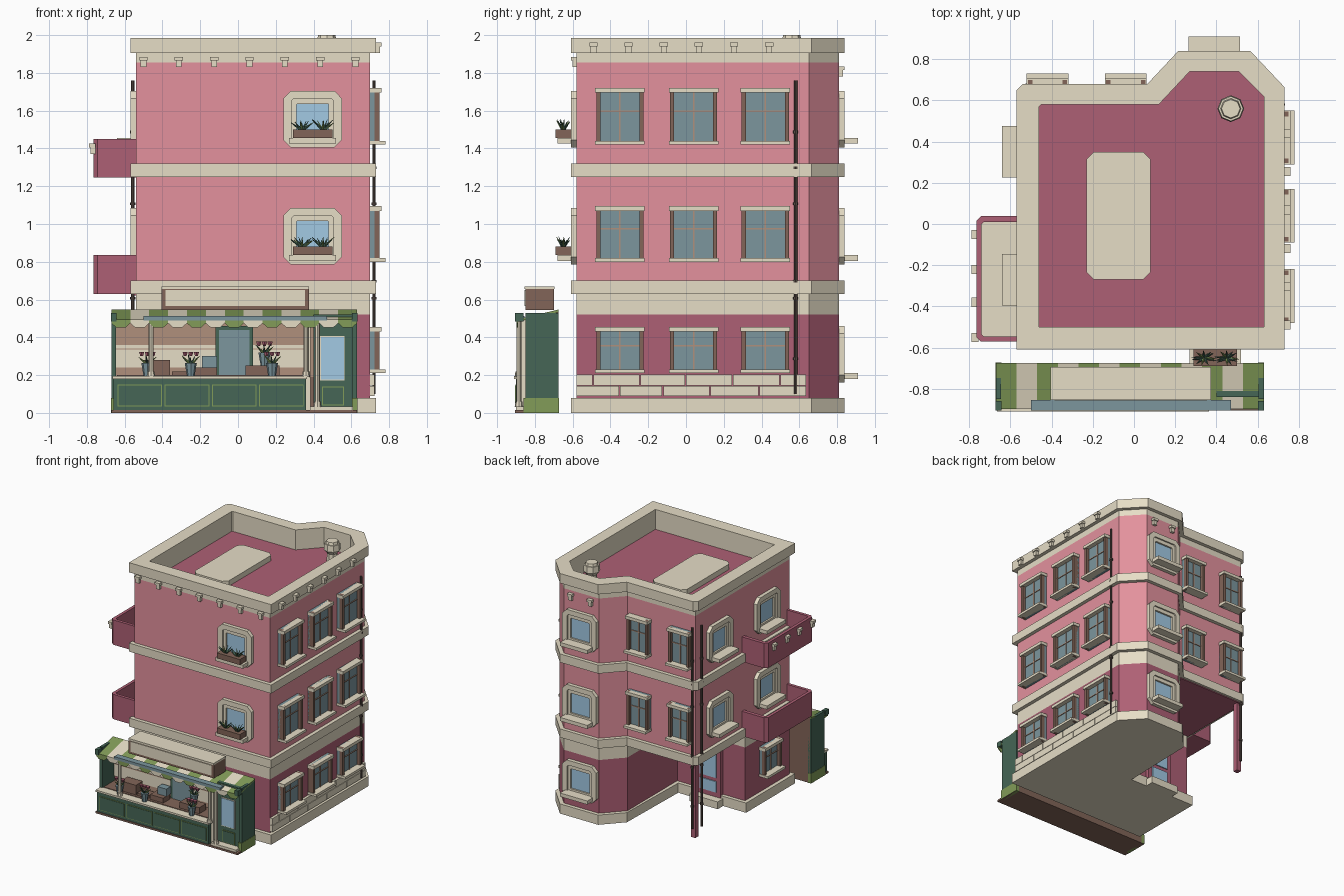
import bpy, bmesh, math, random
from mathutils import Matrix, Vector

random.seed(4)
default_cube = bpy.data.objects.get("Cube")
if default_cube:
    bpy.data.objects.remove(default_cube)


def make_material(name, red, green, blue):
    linear = [((c / 255 + 0.055) / 1.055) ** 2.4 for c in (red, green, blue)] + [1]
    material = bpy.data.materials.new(name)
    material.diffuse_color = linear
    material.use_nodes = True
    material.node_tree.nodes["Principled BSDF"].inputs["Base Color"].default_value = linear
    return material


PINK = make_material("pink plaster", 227, 145, 157)
ROSE = make_material("dark rose", 174, 96, 117)
CREAM = make_material("cream stone", 230, 221, 198)
SLATE = make_material("slate glass", 124, 150, 158)
SKY = make_material("sky glass", 162, 202, 228)
BROWN = make_material("brown wood", 130, 101, 88)
TAN = make_material("tan wood", 176, 144, 124)
DARK = make_material("dark metal", 88, 76, 70)
GREEN = make_material("dark green", 70, 102, 86)
LEAF = make_material("light green", 130, 156, 88)


class Part:
    """Collects solids in one mesh; the frame matrix places them."""

    def __init__(self, name, frame=Matrix()):
        self.name, self.frame = name, frame
        self.bm, self.materials = bmesh.new(), []

    def paint(self, faces, material):
        if material not in self.materials:
            self.materials.append(material)
        for face in faces:
            face.material_index = self.materials.index(material)

    def box(self, xs, ys, zs, material):
        (x0, x1), (y0, y1), (z0, z1) = xs, ys, zs
        self.prism([(x0, y0), (x1, y0), (x1, y1), (x0, y1)], z0, z1, material)

    def prism(self, outline, z0, z1, material, local=Matrix()):
        low, high = self.loops(outline, z0, z1, local)
        n = len(outline)
        faces = [self.bm.faces.new(low[::-1]), self.bm.faces.new(high)]
        faces += [self.bm.faces.new((low[i], low[(i + 1) % n], high[(i + 1) % n], high[i])) for i in range(n)]
        self.paint(faces, material)

    def loops(self, outline, z0, z1, local):
        m = self.frame @ local
        return [[self.bm.verts.new(m @ Vector((x, y, z))) for x, y in outline] for z in (z0, z1)]

    def ring(self, outer, inner, z0, z1, material, local=Matrix()):
        a, b = self.loops(outer, z0, z1, local)
        d, c = self.loops(inner, z0, z1, local)
        n = len(outer)
        for p, q in ((a, b), (b, c), (c, d), (d, a)):
            self.paint([self.bm.faces.new((p[i], p[(i + 1) % n], q[(i + 1) % n], q[i])) for i in range(n)], material)

    def cone(self, start, end, r0, r1, material, sides=8):
        start, end = Vector(start), Vector(end)
        turn = (end - start).to_track_quat("Z", "Y").to_matrix().to_4x4()
        m = self.frame @ Matrix.Translation((start + end) / 2) @ turn
        made = bmesh.ops.create_cone(self.bm, cap_ends=True, segments=sides, radius1=r0, radius2=r1,
                                     depth=(end - start).length, matrix=m)
        self.paint({f for v in made["verts"] for f in v.link_faces}, material)

    def finish(self):
        bmesh.ops.recalc_face_normals(self.bm, faces=self.bm.faces)
        mesh = bpy.data.meshes.new(self.name)
        self.bm.to_mesh(mesh)
        self.bm.free()
        for material in self.materials:
            mesh.materials.append(material)
        bpy.context.collection.objects.link(bpy.data.objects.new(self.name, mesh))


def facing(x, y, degrees):
    """Frame on a wall: local -y points outward (0 front, 90 +x, 180 back, 270 -x)."""
    return Matrix.Translation((x, y, 0)) @ Matrix.Rotation(math.radians(degrees), 4, "Z")


def cut_rect(x0, x1, y0, y1, c):
    return [(x0 + c, y0), (x1 - c, y0), (x1, y0 + c), (x1, y1 - c),
            (x1 - c, y1), (x0 + c, y1), (x0, y1 - c), (x0, y0 + c)]


def solid(name, outline, z0, z1, material):
    part = Part(name)
    part.prism(outline, z0, z1, material)
    part.finish()


UPRIGHT = Matrix.Rotation(math.pi / 2, 4, "X")


def floor_plan(out, porch=False):
    w, e, s, n = -.54 - out, .70 + out, -.58 - out, .65 + out
    plan = [(w, s), (e, s), (e, n - out * .5), (.55 + out * .5, .81 + out), (.23 - out * .5, .81 + out), (.08 - out * .5, n)]
    if porch:
        return plan + [(.08 - out, out), (w, out)]
    return plan + [(w + out, n), (w, n - out)]


# Walls, bands and roof
solid("ground_walls", floor_plan(0, True), .02, .52, ROSE)
solid("ground_frieze", floor_plan(0, True), .52, .64, CREAM)
solid("base_course", floor_plan(.03, True), 0, .08, CREAM)
solid("porch_ceiling", [(-.55, 0), (.08, 0), (.08, .66), (-.55, .66)], .622, .631, ROSE)
solid("upper_walls", floor_plan(0), .64, 1.8, PINK)
solid("lower_band", floor_plan(.03), .63, .70, CREAM)
solid("upper_band", floor_plan(.03), 1.25, 1.32, CREAM)
solid("roof_deck", floor_plan(-.03), 1.79, 1.82, ROSE)
parapet = Part("parapet")
inside = [(-.46, -.5), (.63, -.5), (.63, .62), (.51, .74), (.27, .74), (.12, .58), (-.45, .58), (-.46, .57)]
parapet.ring(floor_plan(.03), inside, 1.905, 1.985, CREAM)
parapet.ring(floor_plan(0), inside, 1.855, 1.905, CREAM)
parapet.ring(floor_plan(0), floor_plan(-.04), 1.8, 1.855, PINK)
parapet.ring(floor_plan(-.04), inside, 1.8, 1.855, CREAM)
parapet.finish()
solid("roof_hatch", cut_rect(-.23, .08, -.27, .35, .035), 1.81, 1.865, CREAM)
vent = Part("roof_vent", Matrix.Translation((.47, .56, 0)))
for z0, z1, r0, r1 in ((1.81, 1.9, .045, .04), (1.9, 1.93, .04, .065), (1.93, 1.98, .065, .06), (1.98, 2, .05, .045)):
    vent.cone((0, 0, z0), (0, 0, z1), r0, r1, CREAM)
vent.finish()
solid("porch_pillar", [(-.54, .61), (-.5, .61), (-.5, .65), (-.54, .65)], .02, .63, ROSE)

# Stone courses on the side wall
stones = Part("stone_courses", facing(.70, .03, 90))
for row, cuts in enumerate(([-.61, -.38, -.15, .1, .36, .61], [-.61, -.52, -.27, -.03, .22, .47, .61])):
    for left, right in zip(cuts, cuts[1:]):
        stones.box((left, right - .006), (-.022, 0), (.09 + row * .056, .143 + row * .06), CREAM)
stones.finish()

# Little brackets
brackets = Part("cornice_brackets")
spots = [(-.5 + .187 * i, -.58, 0, 1.83) for i in range(7)]
spots += [(.73, -.49 + .186 * i, 90, 1.905) for i in range(6)]
spots += [(x, .81, 180, 1.78) for x in (.3, .48)]
spots += [(-.76, y, 270, 1.37) for y in (-.55, -.38, -.22, -.05)]
for x, y, angle, z in spots:
    brackets.frame = facing(x, y, angle)
    brackets.box((-.015, .015), (-.022, .005), (z, z + .04), CREAM)
    brackets.box((-.022, .022), (-.03, .005), (z + .035, z + .055), CREAM)
brackets.finish()


def sash_window(name, frame, width, z0, z1):
    part, h = Part(name, frame), width / 2
    part.box((-h, h), (-.022, 0), (z0, z1), SLATE)
    for side in (-1, 1):
        edge = sorted((side * h, side * (h - .022)))
        part.box(edge, (-.05, 0), (z0, z1), BROWN)
    middle = z0 + (z1 - z0) * .58
    part.box((-.004, .004), (-.028, 0), (z0, z1), TAN)
    part.box((.022 - h, h - .022), (-.028, 0), (middle, middle + .007), TAN)
    part.box((-h - .006, h + .006), (-.06, 0), (z1 - .025, z1), CREAM)
    part.box((-h - .006, h + .006), (-.08, 0), (z0, z0 + .02), CREAM)
    part.finish()


def add_leaves(part, x, y, z, size, count, spread=.8):
    for i in range(count):
        turn = math.tau * i / count + random.uniform(-.2, .2)
        lift = random.uniform(.6, 1)
        tip = (x + math.cos(turn) * size * spread, y + math.sin(turn) * size * .6, z + size * lift)
        part.cone((x, y, z), tip, size * .15, .001, LEAF if i % 4 == 0 else GREEN, 4)


def framed_window(name, frame, z, planter=False):
    part = Part(name, frame)
    outer = cut_rect(-.155, .155, z - .15, z + .15, .04)
    step = cut_rect(-.11, .11, z - .11, z + .11, .012)
    part.ring(outer, step, 0, .03, CREAM, UPRIGHT)
    part.ring(step, cut_rect(-.085, .085, z - .085, z + .08, .003), 0, .018, CREAM, UPRIGHT)
    part.box((-.09, .09), (-.004, 0), (z - .09, z + .09), SKY)
    part.box((-.125, .125), (-.10, 0), (z - .13, z - .1), CREAM)
    if planter:
        part.box((-.105, .105), (-.11, -.03), (z - .1, z - .055), BROWN)
        for x in (-.055, .055):
            add_leaves(part, x, -.07, z - .06, .06, 11, 1)
    part.finish()


# Windows on every side
for level, (z0, z1) in enumerate(((.21, .455), (.80, 1.095), (1.42, 1.72))):
    for y in (-.35, .04, .42):
        sash_window("side_window", facing(.70, y, 90), .25, z0, z1)
    middle = (.31, .935, 1.555)[level]
    framed_window("bay_window", facing(.39, .81, 180), middle)
    if level:
        for x in (-.42, -.04):
            sash_window("back_window", facing(x, .65, 180), .19, z0, z1)
        for y in (-.27, .35):
            framed_window("balcony_side_window", facing(-.54, y, 270), middle)
        framed_window("front_window", facing(.395, -.58, 0), middle, True)
sash_window("ground_side_window", facing(-.54, -.3, 270), .22, .21, .455)

# Porch door
door = Part("porch_door", facing(-.23, 0, 180))
door.box((-.11, .11), (-.035, 0), (.02, .5), ROSE)
door.box((-.075, .075), (-.043, 0), (.22, .46), SKY)
door.box((-.075, .075), (-.043, 0), (.1, .19), SKY)
door.box((-.13, .13), (-.1, 0), (0, .06), CREAM)
door.finish()

# Balconies
for z in (.63, 1.245):
    balcony = Part("balcony")
    rim = [(-.53, -.57), (-.745, -.57), (-.765, -.55), (-.765, .015), (-.74, .04), (-.53, .04)]
    hollow = [(-.53, -.545), (-.73, -.545), (-.74, -.535), (-.74, .0), (-.73, .01), (-.53, .01)]
    balcony.ring(rim, hollow, z, z + .205, ROSE)
    balcony.prism(hollow, z + .02, z + .05, CREAM)
    balcony.prism(hollow, z, z + .02, ROSE)
    balcony.finish()

# Downpipes with clamps
pipes = Part("downpipes")
for x, y in ((.72, .58), (-.557, .59), (-.525, .668)):
    pipes.cone((x, y, .1), (x, y, 1.76), .009, .009, DARK)
    for z in (.28, .6, .69, 1.1, 1.29, 1.48):
        pipes.cone((x, y, z), (x, y, z + .014), .014, .014, DARK)
pipes.finish()

# Shop shell
shop = Part("shop_shell")
shop.box((-.67, .63), (-.905, -.675), (0, .015), BROWN)
shop.box((-.66, .62), (-.69, -.675), (.01, .54), BROWN)
shop.box((-.645, .6), (-.694, -.69), (.19, .53), TAN)
shop.box((-.645, .37), (-.698, -.69), (.24, .36), CREAM)
shop.box((-.645, .37), (-.701, -.69), (.335, .342), TAN)
shop.box((-.12, .08), (-.71, -.69), (.19, .46), GREEN)
shop.box((-.10, .06), (-.714, -.69), (.2, .44), SLATE)
for x in (-.67, .605):
    shop.box((x, x + .025), (-.85, -.675), (.07, .53), GREEN)
    shop.box((x - .002, x + .027), (-.86, -.673), (0, .08), LEAF)
    shop.box((x - .002, x + .027), (-.905, -.86), (.485, .53), GREEN)
shop.box((.36, .385), (-.87, -.69), (.01, .5), CREAM)
shop.finish()

# Counter with framed panels
counter = Part("shop_counter")
counter.box((-.66, .36), (-.9, -.69), (.01, .18), GREEN)
counter.box((-.665, .365), (-.91, -.84), (.18, .195), CREAM)
counter.box((-.64, .355), (-.84, -.69), (.18, .2), BROWN)
for i in range(4):
    x = -.52 + .25 * i
    counter.box((x - .118, x + .118), (-.903, -.9), (.035, .15), LEAF)
    counter.box((x - .113, x + .113), (-.906, -.9), (.04, .145), GREEN)
for x, w, h in ((-.43, .07, .28), (-.17, .06, .24), (.13, .09, .25), (-.3, .05, .22)):
    counter.box((x - w, x + w), (-.82, -.73), (.19, h), BROWN)
counter.box((-.19, -.11), (-.78, -.72), (.24, .3), SLATE)
counter.finish()

# Shop door and posts
shop_door = Part("shop_door")
shop_door.box((.4, .61), (-.84, -.81), (.01, .52), GREEN)
shop_door.box((.435, .565), (-.845, -.81), (.172, .408), CREAM)
shop_door.box((.44, .56), (-.849, -.81), (.178, .402), SKY)
shop_door.box((.445, .56), (-.844, -.81), (.04, .14), LEAF)
shop_door.box((.45, .555), (-.848, -.81), (.045, .135), GREEN)
shop_door.box((.38, .61), (-.9, -.84), (.01, .035), CREAM)
for x, low in ((-.46, .19), (.36, .19), (.42, .03)):
    shop_door.cone((x, -.885, low), (x, -.885, .485), .013, .013, CREAM)
    shop_door.cone((x, -.885, low), (x, -.885, low + .03), .022, .018, CREAM)
shop_door.finish()

# Striped awning with scalloped edge and front tube
awning = Part("shop_awning")
slope = [(-.675, .533), (-.895, .483), (-.895, .495), (-.675, .547)]
along = Matrix(((0, 0, 1, 0), (1, 0, 0, 0), (0, 1, 0, 0), (0, 0, 0, 1)))
for i in range(13):
    x, color = -.67 + .1 * i, CREAM if i % 2 else LEAF
    awning.prism(slope, x, x + .1, color, along)
    scallop = [(x, .495), (x, .475), (x + .025, .452), (x + .075, .452), (x + .1, .475), (x + .1, .495)]
    awning.prism(scallop, .89, .898, color, UPRIGHT)
awning.box((-.5, .47), (-.905, -.855), (.49, .513), SLATE)
awning.finish()

# Sign box
sign = Part("sign_box")
sign.box((-.405, .375), (-.85, -.70), (.545, .655), BROWN)
sign.box((-.405, .375), (-.855, -.695), (.655, .67), CREAM)
sign.box((-.385, .355), (-.856, -.85), (.565, .65), CREAM)
sign.finish()

# Potted flowers
for x, y, z in ((-.48, -.86, .195), (-.25, -.86, .195), (.18, -.86, .195), (.14, -.77, .25)):
    pot = Part("flower_pot")
    pot.cone((x, y, z), (x, y, z + .07), .02, .032, SLATE)
    add_leaves(pot, x, y, z + .06, .06, 7)
    for dx in (-.03, 0, .03):
        pot.cone((x + dx, y, z + .105), (x + dx, y, z + .128), .008, .016, ROSE, 6)
    pot.finish()
